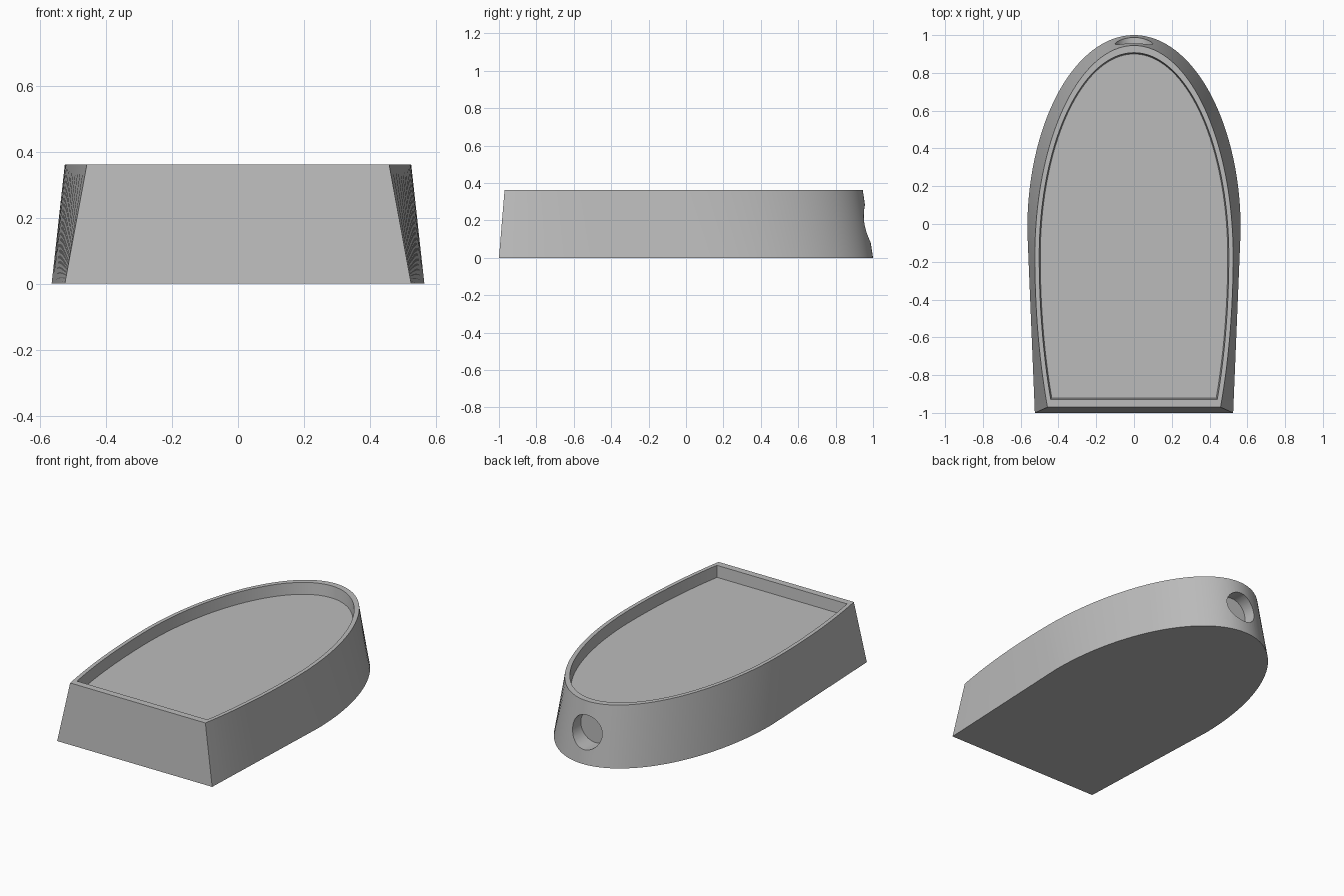
import bpy, bmesh, math
from mathutils import Matrix

if "Cube" in bpy.data.objects:
    bpy.data.objects.remove(bpy.data.objects["Cube"])

grey = bpy.data.materials.new("plain grey")
grey.use_nodes = True
colour = (0.5, 0.5, 0.5, 1)
grey.diffuse_color = colour
grey.node_tree.nodes["Principled BSDF"].inputs["Base Color"].default_value = colour

ARC, SIDE = 40, 14


def outline(width, tip, mid, front, front_width, z, straight=False):
    """Rounded back, widest at mid, narrowing to a flat front edge."""
    half = []
    for i in range(ARC + 1):
        a = math.pi / 2 * i / ARC
        half.append((width * math.sin(a), mid + (tip - mid) * math.cos(a)))
    end = math.acos(front_width / width)
    for i in range(1, SIDE + 1):
        t = i / SIDE
        if straight:
            half.append((width + (front_width - width) * t, mid + (front - mid) * t))
        else:
            a = end * t
            y = mid + (front - mid) * math.sin(a) / math.sin(end)
            half.append((width * math.cos(a), y))
    left = [(x, y, z) for x, y in half]
    right = [(-x, y, z) for x, y in reversed(half[1:])]
    return left + right


def new_object(name, bm):
    bmesh.ops.recalc_face_normals(bm, faces=bm.faces)
    mesh = bpy.data.meshes.new(name)
    bm.to_mesh(mesh)
    bm.free()
    mesh.materials.append(grey)
    obj = bpy.data.objects.new(name, mesh)
    bpy.context.collection.objects.link(obj)
    return obj


# Tapered tray: underside, outer wall, rim, recess wall and recess floor
rings = [
    outline(0.565, 1.0, -0.03, -1.0, 0.525, 0, straight=True),
    outline(0.525, 0.945, -0.17, -0.97, 0.458, 0.362),
    outline(0.502, 0.907, -0.17, -0.928, 0.441, 0.362),
    outline(0.496, 0.900, -0.17, -0.922, 0.435, 0.292),
]
bm = bmesh.new()
loops = [[bm.verts.new(p) for p in ring] for ring in rings]
n = len(loops[0])
bm.faces.new(loops[0])
bm.faces.new(loops[-1])
for low, high in zip(loops, loops[1:]):
    for i in range(n):
        j = (i + 1) % n
        bm.faces.new((low[i], low[j], high[j], high[i]))
tray = new_object("tapered_tray", bm)

# Round blind hole in the back
bm = bmesh.new()
bmesh.ops.create_cone(bm, cap_ends=True, segments=48, radius1=0.1, radius2=0.1, depth=0.4,
                      matrix=Matrix.Translation((0, 1.075, 0.183)) @ Matrix.Rotation(math.pi / 2, 4, "X"))
cutter = new_object("hole_cutter", bm)
cutter.hide_render = True

cut = tray.modifiers.new("back_hole", "BOOLEAN")
cut.operation = "DIFFERENCE"
cut.solver = "EXACT"
cut.object = cutter
bpy.ops.object.select_all(action="DESELECT")
tray.select_set(True)
bpy.context.view_layer.objects.active = tray
bpy.ops.object.modifier_apply(modifier=cut.name)
bpy.data.objects.remove(cutter)
bpy.ops.object.shade_smooth_by_angle(angle=math.radians(30))
